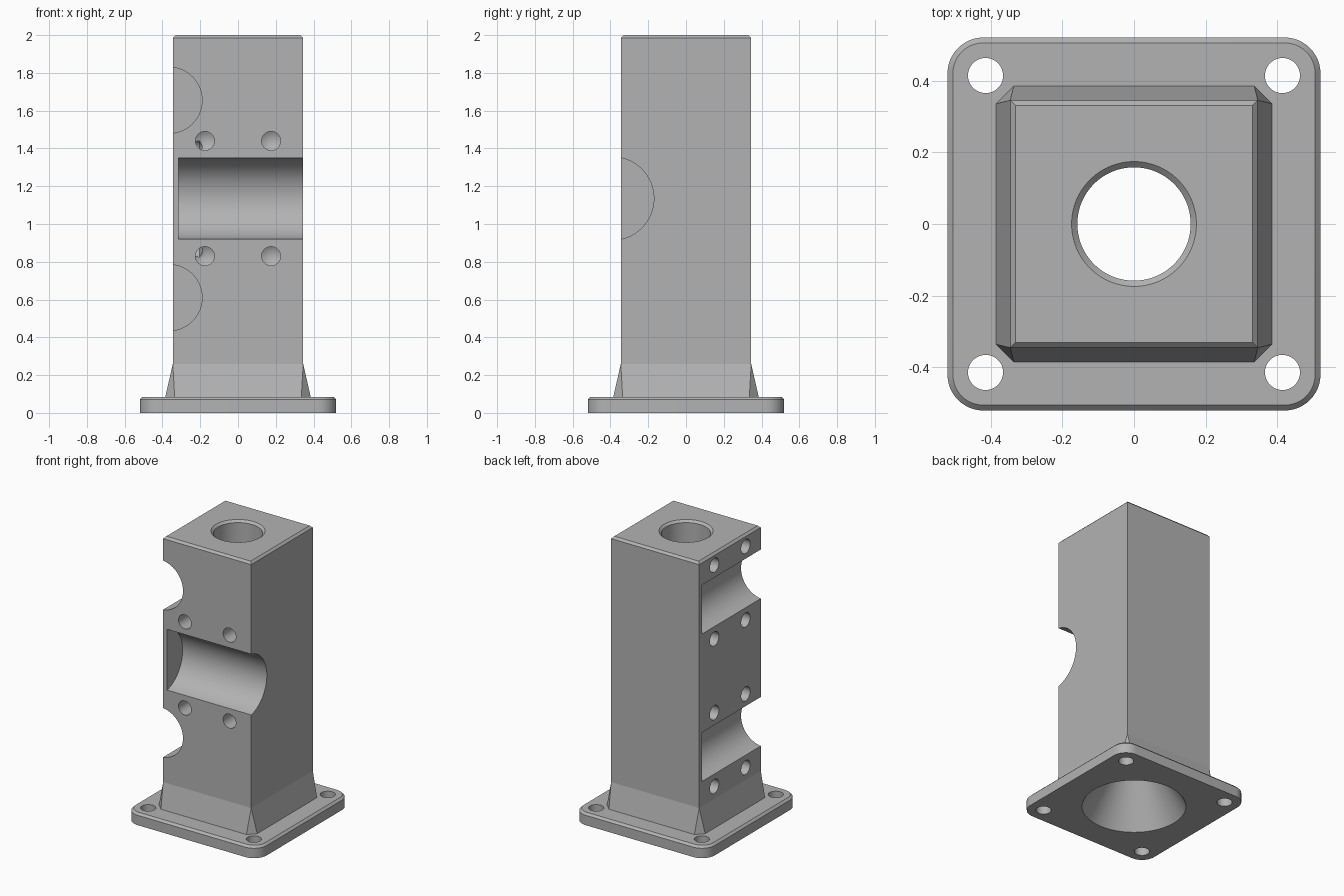
import bpy, bmesh, math
from mathutils import Matrix, Vector

cube = bpy.data.objects.get("Cube")
if cube:
    bpy.data.objects.remove(cube)

grey = bpy.data.materials.new("machined_grey")
grey.use_nodes = True
colour = (0.45, 0.45, 0.45, 1)
grey.diffuse_color = colour
grey.node_tree.nodes["Principled BSDF"].inputs["Base Color"].default_value = colour

HALF = 0.345          # half width of the column
PLATE = 0.52          # half width of the base plate
PLATE_TOP = 0.085


def make_object(name, bm):
    bmesh.ops.recalc_face_normals(bm, faces=bm.faces[:])
    mesh = bpy.data.meshes.new(name)
    bm.to_mesh(mesh)
    bm.free()
    mesh.materials.append(grey)
    obj = bpy.data.objects.new(name, mesh)
    bpy.context.collection.objects.link(obj)
    return obj


def turned(name, profile, origin, axis, sides=64):
    """Closed solid of revolution; profile is (radius, distance along axis)."""
    bm = bmesh.new()
    rings = []
    for r, d in profile:
        if r == 0:
            rings.append([bm.verts.new((0, 0, d))])
        else:
            rings.append([bm.verts.new((r * math.cos(a), r * math.sin(a), d))
                          for a in (math.tau * i / sides for i in range(sides))])
    for low, high in zip(rings, rings[1:]):
        for i in range(sides):
            j = (i + 1) % sides
            if len(high) == 1:
                bm.faces.new((low[i], low[j], high[0]))
            else:
                bm.faces.new((low[i], low[j], high[j], high[i]))
    for ring in (rings[0], rings[-1]):
        if len(ring) > 1:
            bm.faces.new(ring)
    turn = Vector((0, 0, 1)).rotation_difference(Vector(axis)).to_matrix().to_4x4()
    bm.transform(Matrix.Translation(origin) @ turn)
    return make_object(name, bm)


def combine(target, tool, operation):
    mod = target.modifiers.new(operation, "BOOLEAN")
    mod.operation = operation
    mod.solver = "EXACT"
    mod.object = tool
    bpy.context.view_layer.update()
    result = bpy.data.meshes.new_from_object(
        target.evaluated_get(bpy.context.evaluated_depsgraph_get()))
    target.modifiers.clear()
    target.data = result
    bpy.data.objects.remove(tool)


# Column with flared skirt: hull of the foot, then pulled up to a chamfered top
bm = bmesh.new()
foot, corner = 0.386, 0.335
for sx in (-1, 1):
    for sy in (-1, 1):
        bm.verts.new((sx * foot, sy * corner, 0.08))
        bm.verts.new((sx * corner, sy * foot, 0.08))
        bm.verts.new((sx * HALF, sy * HALF, 0.26))
bmesh.ops.convex_hull(bm, input=bm.verts[:])
bmesh.ops.dissolve_limit(bm, angle_limit=0.01, verts=bm.verts[:], edges=bm.edges[:])
for height, half in ((1.985, HALF), (2.0, HALF - 0.015)):
    top = max(bm.faces, key=lambda f: f.calc_center_median().z)
    top = bmesh.ops.extrude_discrete_faces(bm, faces=[top])["faces"][0]
    for v in top.verts:
        v.co = (math.copysign(half, v.co.x), math.copysign(half, v.co.y), height)
column = make_object("column_mount", bm)

# Base plate with rounded corners and a chamfered top rim
bm = bmesh.new()
bmesh.ops.create_cube(bm, size=1, matrix=Matrix.Translation((0, 0, PLATE_TOP / 2))
                      @ Matrix.Diagonal((2 * PLATE, 2 * PLATE, PLATE_TOP, 1)))
uprights = [e for e in bm.edges if abs(e.verts[0].co.z - e.verts[1].co.z) > 0.01]
bmesh.ops.bevel(bm, geom=uprights, offset=0.1, segments=12, profile=0.5, affect="EDGES")
rim = [e for e in bm.edges if all(v.co.z > PLATE_TOP - 0.001 for v in e.verts)]
bmesh.ops.bevel(bm, geom=rim, offset=0.015, segments=1, affect="EDGES")
combine(column, make_object("base_plate", bm), "UNION")

cutters = []

# Central bore: flared at the foot, countersunk at the top
cutters.append(turned("bore", [(0.347, -0.02), (0.335, 0), (0.158, 0.3), (0.158, 1.985),
                               (0.174, 2.0), (0.174, 2.02)], (0, 0, 0), (0, 0, 1), 96))

# Mounting holes in the plate corners
for sx in (-1, 1):
    for sy in (-1, 1):
        cutters.append(turned("plate_hole", [(0.049, -0.05), (0.049, 0.15)],
                              (sx * 0.414, sy * 0.414, 0), (0, 0, 1), 48))

# Half-round channels: one across the front, two along the right side
cutters.append(turned("front_channel", [(0.22, 0), (0.22, 0.8)],
                      (-0.315, -0.39, 1.135), (1, 0, 0), 96))
for z in (0.61, 1.655):
    cutters.append(turned("side_channel", [(0.175, 0), (0.175, 0.8)],
                          (-0.365, 0.315, z), (0, -1, 0), 96))

# Blind drilled holes beside each channel
drill = [(0.05, -0.05), (0.05, 0.14), (0, 0.17)]
for s in (-0.175, 0.175):
    for z in (0.83, 1.44):
        cutters.append(turned("front_hole", drill, (s, -HALF, z), (0, 1, 0), 48))
    for z in (0.349, 0.871, 1.394, 1.916):
        cutters.append(turned("side_hole", drill, (-HALF, s, z), (1, 0, 0), 48))

for cutter in cutters:
    combine(column, cutter, "DIFFERENCE")

# Smooth round walls, keep every machined edge crisp
bpy.ops.object.select_all(action="DESELECT")
column.select_set(True)
bpy.context.view_layer.objects.active = column
bpy.ops.object.shade_smooth_by_angle(angle=math.radians(10))
